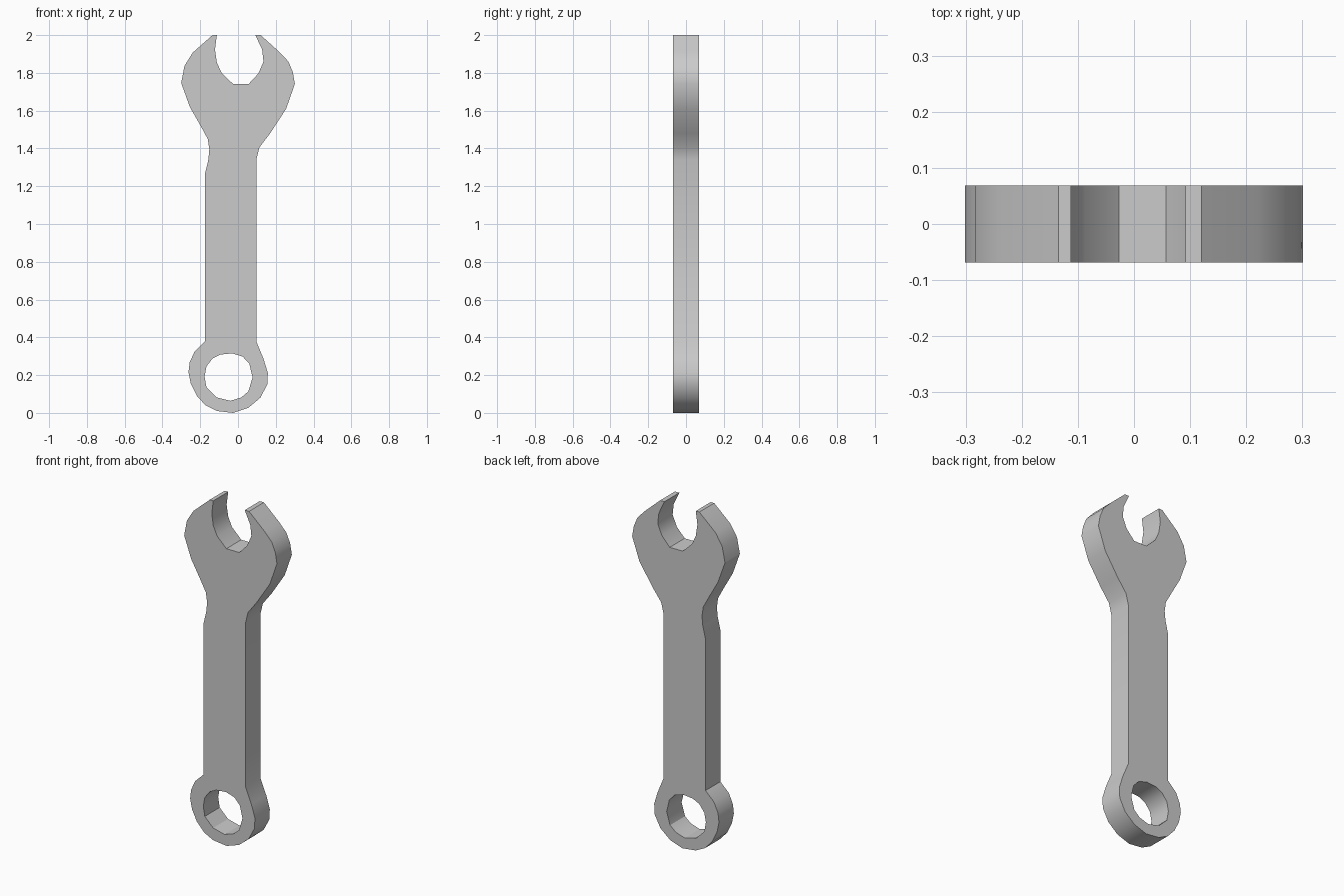
import bpy, bmesh, math

if "Cube" in bpy.data.objects:
    bpy.data.objects.remove(bpy.data.objects["Cube"])

HALF_T = 0.069  # half thickness

# Outer profile (x, z): open jaw, handle, ring end
left_side = [(-.135, 2.0), (-.24, 1.907), (-.283, 1.838), (-.301, 1.747), (-.255, 1.62),
             (-.198, 1.52), (-.16, 1.45), (-.152, 1.395), (-.157, 1.34), (-.175, 1.265)]
ring_outer = [(-.175, .378), (-.23, .325), (-.256, .267), (-.262, .215), (-.25, .155),
              (-.218, .09), (-.172, .04), (-.112, .01), (-.025, 0), (.055, .027),
              (.118, .08), (.155, .15), (.158, .212), (.135, .287), (.097, .378)]
right_side = [(.097, 1.34), (.113, 1.405), (.17, 1.48), (.255, 1.61), (.301, 1.742),
              (.29, 1.805), (.267, 1.86), (.22, 1.91), (.12, 2.0)]
jaw = [(.092, 2.0), (.128, 1.923), (.135, 1.86), (.108, 1.797), (.057, 1.742),
       (-.027, 1.742), (-.087, 1.8), (-.112, 1.855), (-.122, 1.923), (-.112, 2.0)]

# Hole through the ring end
ring_hole = [(-.03, .315), (.025, .298), (.06, .26), (.077, .188), (.055, .114),
             (.018, .082), (-.04, .064), (-.113, .082), (-.167, .135), (-.177, .193),
             (-.167, .246), (-.135, .288), (-.093, .309)]


def add_loop(bm, points):
    verts = [bm.verts.new((x, -HALF_T, z)) for x, z in points]
    return [bm.edges.new((a, b)) for a, b in zip(verts, verts[1:] + verts[:1])]


# Fill the profile and extrude it to thickness
bm = bmesh.new()
edges = add_loop(bm, left_side + ring_outer + right_side + jaw) + add_loop(bm, ring_hole)
bmesh.ops.triangle_fill(bm, edges=edges, use_beauty=True, use_dissolve=False, normal=(0, -1, 0))
ext = bmesh.ops.extrude_face_region(bm, geom=bm.faces[:], use_keep_orig=True)
back = [g for g in ext["geom"] if isinstance(g, bmesh.types.BMVert)]
bmesh.ops.translate(bm, verts=back, vec=(0, 2 * HALF_T, 0))
bmesh.ops.recalc_face_normals(bm, faces=bm.faces[:])

mesh = bpy.data.meshes.new("wrench")
bm.to_mesh(mesh)
bm.free()
wrench = bpy.data.objects.new("wrench", mesh)
bpy.context.collection.objects.link(wrench)

# Smooth rims, crisp front and back edges
bpy.context.view_layer.objects.active = wrench
wrench.select_set(True)
bpy.ops.object.shade_smooth_by_angle(angle=math.radians(30))
